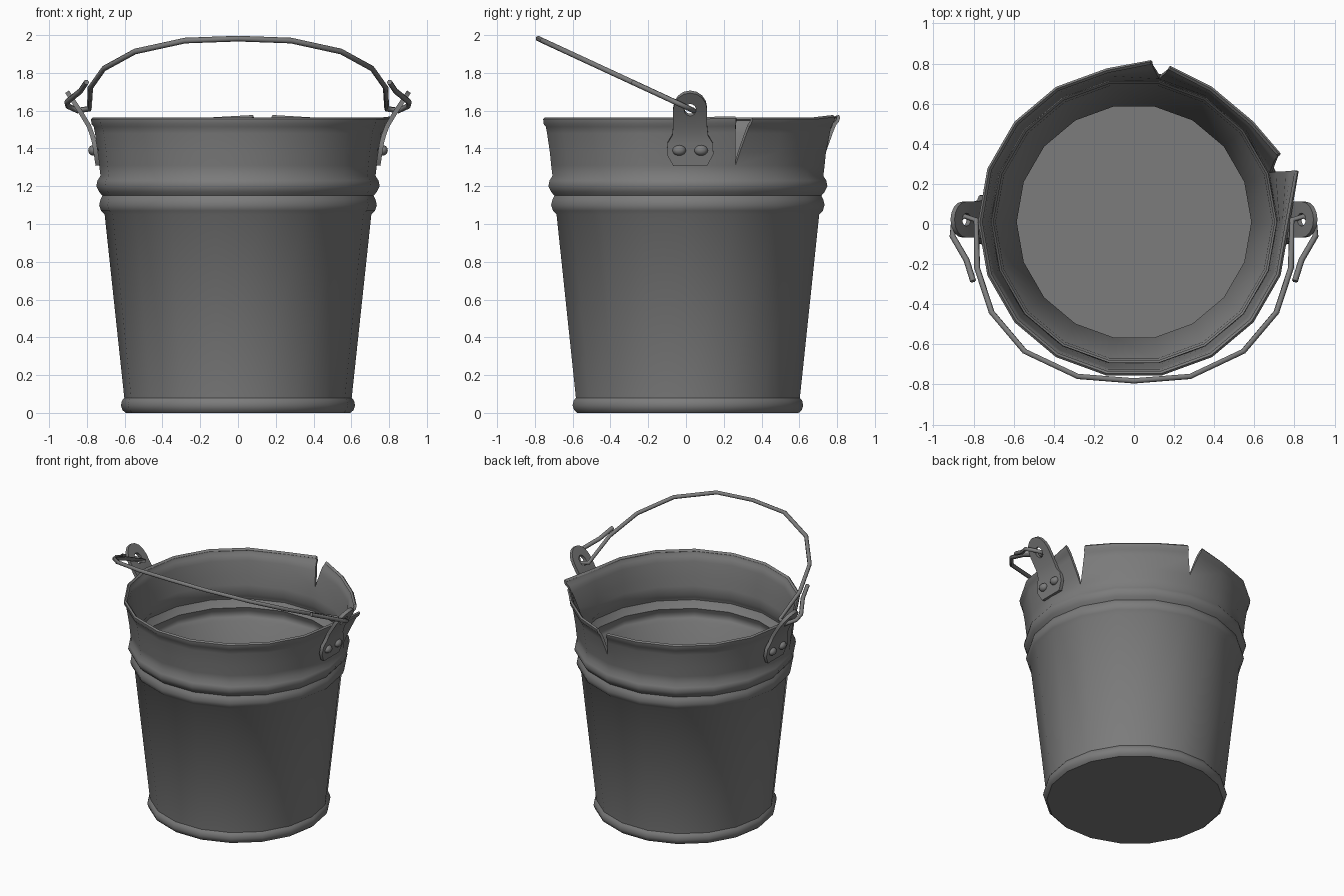
import bpy, bmesh
from math import radians, cos, sin, pi
from mathutils import Vector

cube = bpy.data.objects.get("Cube")
if cube:
    bpy.data.objects.remove(cube, do_unlink=True)

metal = bpy.data.materials.new("dull_grey_metal")
metal.use_nodes = True
GREY = (0.2, 0.2, 0.2, 1)
metal.diffuse_color = GREY
metal.node_tree.nodes["Principled BSDF"].inputs["Base Color"].default_value = GREY

SIDES = 18
CENTRE_Y = 0.01
EAR_Y = 0.022


def select(obj):
    bpy.ops.object.select_all(action="DESELECT")
    obj.select_set(True)
    bpy.context.view_layer.objects.active = obj


def finish(name, bm, thickness=0, offset=0, angle=40):
    """Turn a bmesh into a smooth grey object, thickened if asked."""
    bmesh.ops.recalc_face_normals(bm, faces=bm.faces)
    mesh = bpy.data.meshes.new(name)
    bm.to_mesh(mesh)
    bm.free()
    obj = bpy.data.objects.new(name, mesh)
    bpy.context.collection.objects.link(obj)
    mesh.materials.append(metal)
    select(obj)
    if thickness:
        mod = obj.modifiers.new("thickness", "SOLIDIFY")
        mod.thickness, mod.offset = thickness, offset
        bpy.ops.object.modifier_apply(modifier=mod.name)
    bpy.ops.object.shade_smooth_by_angle(angle=radians(angle))
    return obj


# Bucket: turned profile (radius, height) with foot bead, two ribs and rim
profile = [(0.595, 0.0), (0.612, 0.015), (0.62, 0.04), (0.614, 0.065), (0.602, 0.08),
           (0.706, 1.05), (0.725, 1.07), (0.735, 1.1), (0.728, 1.13), (0.718, 1.15),
           (0.735, 1.17), (0.75, 1.2), (0.744, 1.23), (0.728, 1.255),
           (0.735, 1.31), (0.742, 1.38), (0.757, 1.48), (0.764, 1.515),
           (0.776, 1.53), (0.778, 1.555), (0.768, 1.565)]
RIM = profile[-1][1]
# Tears: column -> apex height, then (turn, flare, lift) of the two torn edges
tears = {1: (1.31, (-2.9, 0.085, 0.005), (5.4, 0.03, 0.0)),
         4: (1.38, (-3.4, 0.022, 0.012), (4.3, 0.035, 0.012))}

bm = bmesh.new()


def wall_point(col, r, z, edge):
    a = 360 / SIDES * col
    if col in tears and z > tears[col][0]:
        t = (z - tears[col][0]) / (RIM - tears[col][0])
        turn, flare, lift = tears[col][1 + edge]
        a, r, z = a + turn * t, r + flare * t, z + lift * t
    a = radians(a)
    return bm.verts.new((r * cos(a), r * sin(a) + CENTRE_Y, z))


rings = []
for r, z in profile:
    ring = []
    for col in range(SIDES):
        low = wall_point(col, r, z, 0)
        torn = col in tears and z > tears[col][0]
        ring.append((low, wall_point(col, r, z, 1) if torn else low))
    rings.append(ring)
for lower, upper in zip(rings, rings[1:]):
    for c in range(SIDES):
        n = (c + 1) % SIDES
        bm.faces.new((lower[c][1], lower[n][0], upper[n][0], upper[c][1]))
bm.faces.new([v[0] for v in rings[0]])
finish("bucket", bm, 0.018, -1)


# Ears: bent plates, described by how far out they lie at each height
bend = [(1.31, 0.742), (1.45, 0.764), (1.52, 0.79), (1.6, 0.838), (1.7, 0.905)]


def ear_x(z):
    for (z0, x0), (z1, x1) in zip(bend, bend[1:]):
        if z <= z1 + 1e-6:
            return x0 + (x1 - x0) * (z - z0) / (z1 - z0)
    return bend[-1][1]


def make_ear(side, label):
    bm = bmesh.new()

    def vert(y, z):
        return bm.verts.new((side * ear_x(z), EAR_Y + y, z))

    # eye: round above, square below, around a hole
    count, radius, hole, mid = 16, 0.09, 0.032, 1.61
    outer, inner = [], []
    for i in range(count):
        a = 2 * pi * i / count
        c, s = cos(a), sin(a)
        k = radius / max(abs(c), abs(s)) if s < -0.01 else radius
        outer.append(vert(c * k, mid + s * k))
        inner.append(vert(c * hole, mid + s * hole))
    for i in range(count):
        j = (i + 1) % count
        bm.faces.new((outer[i], outer[j], inner[j], inner[i]))
    # riveted foot
    row = outer[10:15]
    for half, z in [(0.095, 1.47), (0.12, 1.43), (0.123, 1.37), (0.09, 1.31)]:
        below = [vert(half * k / 2, z) for k in range(-2, 3)]
        for i in range(4):
            bm.faces.new((row[i], row[i + 1], below[i + 1], below[i]))
        row = below
    finish(label + "_ear", bm, 0.024)

    # rivets
    for tag, dy in (("front", -0.058), ("back", 0.058)):
        bm = bmesh.new()
        bmesh.ops.create_uvsphere(bm, u_segments=12, v_segments=8, radius=1)
        for v in bm.verts:
            v.co = Vector((v.co.x * 0.027 + side * 0.766,
                           v.co.y * 0.036 + EAR_Y + dy, v.co.z * 0.028 + 1.39))
        finish(f"{label}_{tag}_rivet", bm, angle=60)


make_ear(1, "left")
make_ear(-1, "right")

# Handle: flat bent wire, tilted forward, hooked through both ears
half = [(0.28, -0.76), (0.545, -0.635), (0.71, -0.44), (0.782, -0.22), (0.787, 0.02),
        (0.85, 0.04), (0.9, -0.01), (0.905, -0.06), (0.835, -0.18), (0.802, -0.285)]
path = [(-x, y) for x, y in reversed(half)] + [(0, -0.782)] + half
curve = bpy.data.curves.new("handle", "CURVE")
curve.dimensions = "3D"
curve.bevel_depth = 0.015
curve.bevel_resolution = 1
curve.use_fill_caps = True
spline = curve.splines.new("POLY")
spline.points.add(len(path) - 1)
for point, (x, y) in zip(spline.points, path):
    point.co = (x, y, 1.61 + (0.02 - y) * 0.463, 1)
handle = bpy.data.objects.new("handle", curve)
bpy.context.collection.objects.link(handle)
curve.materials.append(metal)
select(handle)
bpy.ops.object.convert(target="MESH")
bpy.ops.object.shade_smooth_by_angle(angle=radians(65))
